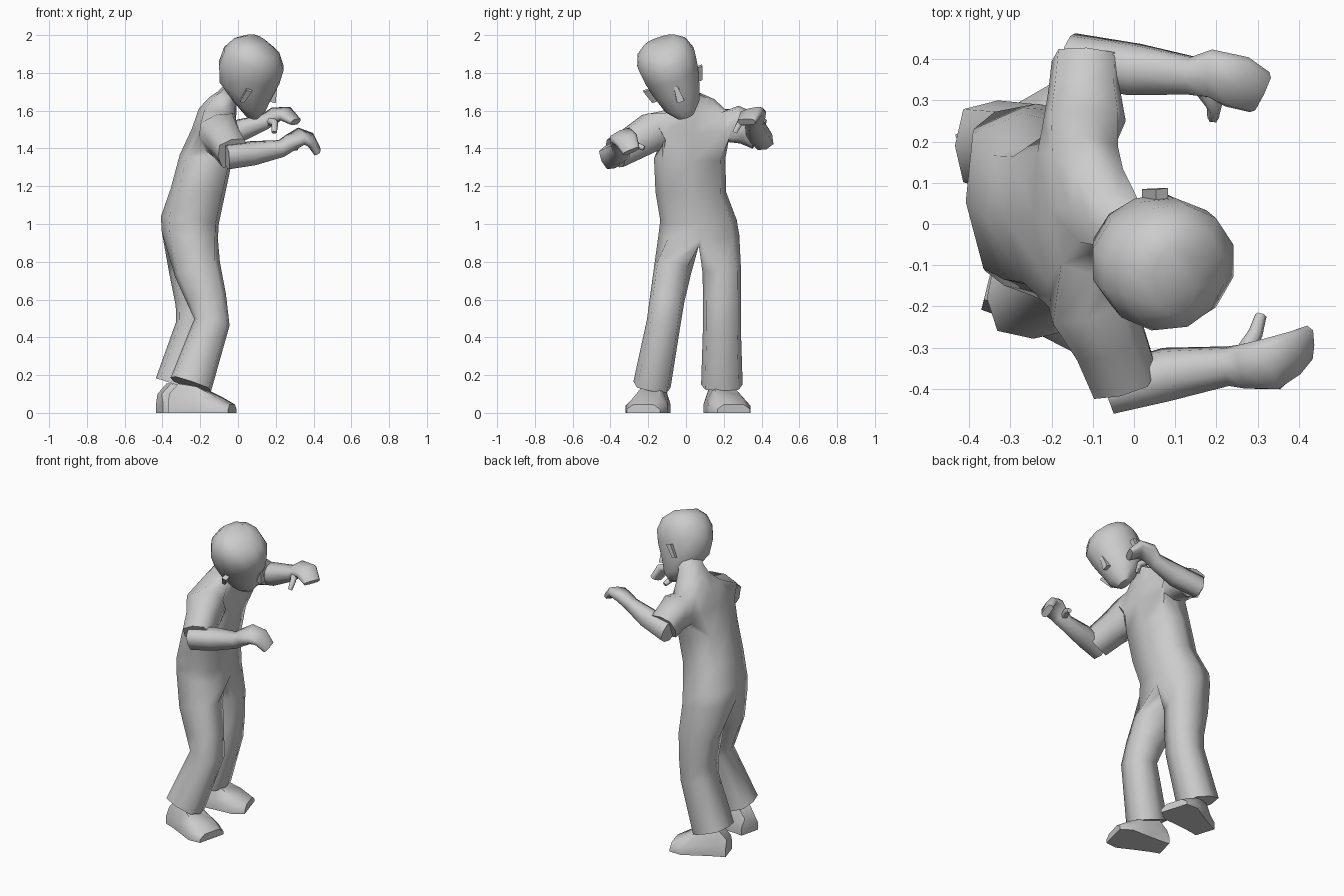
import bpy, bmesh, math
from mathutils import Vector, Matrix

if "Cube" in bpy.data.objects:
    bpy.data.objects.remove(bpy.data.objects["Cube"])

HEAD = Matrix.Translation((0.052, -0.075, 1.785)) @ Matrix.Rotation(math.radians(19), 4, 'X') \
    @ Matrix.Rotation(math.radians(18), 4, 'Y')


def skin(name, strips, angle=65, mat=None):
    """Skin strips (rings, cap first, cap last, skipped quads) and weld them into one object."""
    bm = bmesh.new()
    for rings, cap_a, cap_b, skip in strips:
        vs = [[bm.verts.new(mat @ Vector(p) if mat else p) for p in r] for r in rings]
        n = len(vs[0])
        for k, (a, b) in enumerate(zip(vs, vs[1:])):
            for i in range(n):
                if (k, i) not in skip:
                    bm.faces.new((a[i], a[(i + 1) % n], b[(i + 1) % n], b[i]))
        if cap_a:
            bm.faces.new(vs[0])
        if cap_b:
            bm.faces.new(vs[-1])
    bmesh.ops.remove_doubles(bm, verts=bm.verts, dist=1e-4)
    bmesh.ops.recalc_face_normals(bm, faces=bm.faces)
    me = bpy.data.meshes.new(name)
    bm.to_mesh(me)
    bm.free()
    ob = bpy.data.objects.new(name, me)
    bpy.context.collection.objects.link(ob)
    bpy.context.view_layer.objects.active = ob
    ob.select_set(True)
    bpy.ops.object.shade_smooth_by_angle(angle=math.radians(angle))
    ob.select_set(False)


def tube(pts, ref, n=8, axis=None, start=0, step=1):
    """Rings for a boxy-round tube through (x, y, z, half width along ref, half depth)."""
    c = [Vector(p[:3]) for p in pts]
    rings = []
    for i, p in enumerate(pts):
        t = Vector(axis) if axis else c[min(i + 1, len(c) - 1)] - c[max(i - 1, 0)]
        t.normalize()
        u = Vector(ref)
        u = (u - t * u.dot(t)).normalized()
        v = t.cross(u)
        ring = []
        for j in range(n):
            a = math.radians(start) + step * j * math.tau / n
            k = 1 + .14 * math.sin(2 * a) ** 2
            ring.append(c[i] + u * p[3] * k * math.cos(a) + v * p[4] * k * math.sin(a))
        rings.append(ring)
    return rings


def foot(name, x, y, yaw):
    """Shoe: flat-soled sections running from heel to toe."""
    rot = Matrix.Translation((x, y, 0)) @ Matrix.Rotation(math.radians(yaw), 4, 'Z')
    rings = []
    for d, w, h in ((0, .065, .10), (.05, .07, .155), (.15, .09, .14), (.26, .115, .085), (.335, .09, .045)):
        rings.append([(d, s * w, z) for s, z in
                      ((-1, 0), (-1, h * .45), (-.6, h), (.6, h), (1, h * .45), (1, 0))])
    skin(name, [(rings, 1, 1, ())], 50, rot)


# Clothed body: torso leaning forward, hips to neck
T = tube([(-.255, .068, .94, .215, .15), (-.255, .066, 1.02, .203, .155), (-.213, .025, 1.17, .187, .145),
          (-.17, .02, 1.35, .19, .14), (-.128, .025, 1.49, .195, .118), (-.108, .045, 1.60, .17, .10),
          (-.08, .045, 1.66, .105, .075), (-.04, .005, 1.695, .066, .066), (.03, -.035, 1.77, .065, .065)],
         (-.08, 1, 0), axis=(.12, 0, 1))
body = [(T, 0, 1, {(k, i) for k in (3, 4) for i in (7, 0, 3, 4)})]

# Trouser legs split from the hip ring along a crotch line
H = T[0]
back, mid, front = [Vector((x, .068, .885)) for x in (-.355, -.25, -.145)]
right = tube([(-.25, -.18, .15, .10, .113), (-.138, -.118, .48, .09, .095), (-.165, -.10, .6, .092, .105),
              (-.215, -.07, .76, .10, .125)], (0, 1, 0))
left = tube([(-.33, .19, .15, .11, .11), (-.23, .19, .46, .10, .10), (-.225, .19, .57, .10, .105),
             (-.238, .19, .74, .102, .125)], (0, 1, 0))
body += [(right + [[mid, back, *H[2:7], front]], 1, 0, ()),
         (left + [[*H[0:3], back, mid, front, *H[6:8]]], 1, 0, ())]

# Short sleeves growing from the openings at the shoulders
def opening(a, b, c):
    return [T[3][a], T[3][b], T[3][c], T[4][c], T[5][c], T[5][b], T[5][a], T[4][a]]

rs = tube([(-.105, -.175, 1.49, .11, .105), (-.062, -.275, 1.43, .09, .093), (-.025, -.375, 1.375, .085, .085)],
          (1, -.2, 0), start=-135, step=1)
ls = tube([(-.12, .25, 1.53, .10, .10), (-.12, .32, 1.51, .088, .09), (-.115, .39, 1.475, .085, .085)],
          (1, 0, 0), start=135, step=-1)
body += [([opening(3, 4, 5)] + rs, 0, 1, ()), ([opening(1, 0, 7)] + ls, 0, 1, ())]
skin("clothed_body", body)
foot("right_shoe", -.355, -.145, -14)
foot("left_shoe", -.415, .155, 17)

# Forearms running into curled mitten hands, each with a thumb
limbs = {
    "right_forearm_hand": ([(-.06, -.40, 1.355, .055, .065), (.08, -.365, 1.375, .062, .06),
                            (.23, -.345, 1.40, .047, .042), (.275, -.345, 1.43, .057, .04),
                            (.335, -.34, 1.465, .07, .032), (.385, -.315, 1.445, .062, .026),
                            (.42, -.29, 1.385, .047, .02)], (0, 1, .45), 8),
    "right_thumb": ([(.265, -.32, 1.42, .025, .022), (.295, -.265, 1.42, .018, .017),
                     (.308, -.222, 1.40, .014, .013)], (1, 0, 0), 6),
    "left_forearm_hand": ([(-.16, .405, 1.455, .055, .065), (0, .375, 1.49, .062, .06),
                           (.14, .36, 1.54, .047, .04), (.19, .365, 1.575, .062, .036),
                           (.25, .345, 1.585, .068, .03), (.305, .32, 1.54, .054, .02)], (0, 1, .35), 8),
    "left_thumb": ([(.17, .33, 1.545, .025, .022), (.195, .285, 1.535, .019, .017),
                    (.192, .258, 1.485, .014, .013)], (1, 0, 0), 6)}
for name, (pts, ref, n) in limbs.items():
    skin(name, [(tube(pts, ref, n), 1, 1, ())])

# Head: stacked sections (height, back, front, half width), tipped down and sideways
rings = []
for z, back, front, w in ((-.21, .05, .125, .045), (-.155, -.03, .15, .098), (-.07, -.14, .16, .13),
                          (.02, -.172, .175, .152), (.10, -.17, .172, .162), (.165, -.135, .125, .138),
                          (.203, -.075, .04, .085)):
    rings.append([((back + front) / 2 + (front - back) / 2 * math.cos(a), w * math.sin(a), z)
                  for a in (i * math.tau / 12 + math.tau / 24 for i in range(12))])
skin("head", [(rings, 1, 1, ())], 50, HEAD)


def wedge(name, base, tip):
    """Small box on the head between a lower and an upper rectangle (x0, x1, y0, y1, z)."""
    rects = [[(a, c, z), (b, c, z), (b, d, z), (a, d, z)] for a, b, c, d, z in (base, tip)]
    skin(name, [(rects, 1, 1, ())], 30, HEAD)


# Nose and ears
wedge("nose", (.13, .186, -.02, .02, -.095), (.14, .166, -.01, .01, -.01))
for name, s, dz in (("right_ear", -1, -.03), ("left_ear", 1, 0)):
    wedge(name, (-.01, .012, s * .11, s * .145, -.075 + dz), (.0, .03, s * .13, s * .17, .005 + dz))
